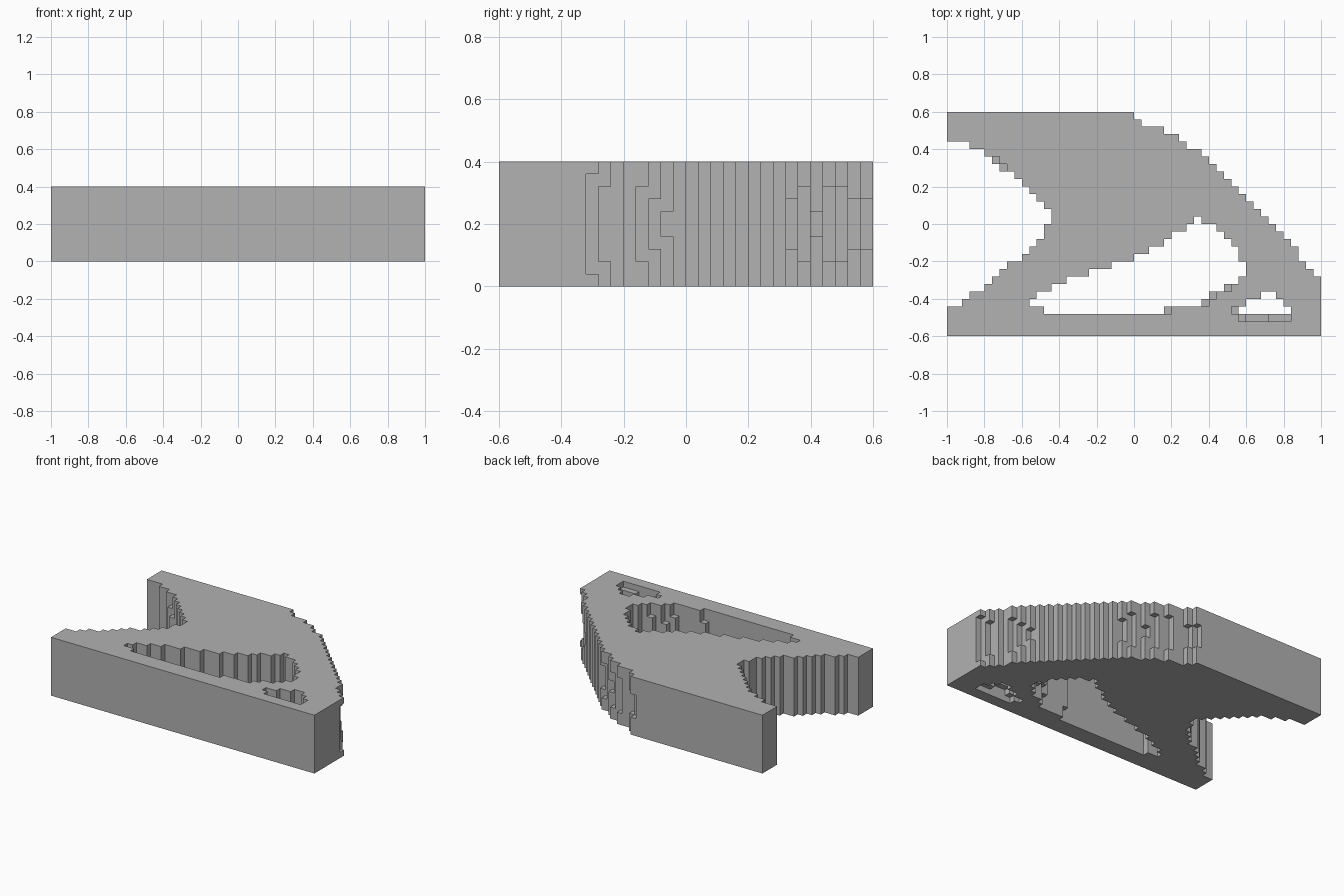
import bpy, bmesh

cube = bpy.data.objects.get("Cube")
if cube:
    bpy.data.objects.remove(cube, do_unlink=True)

CELL = 0.04
NX, NY, NZ = 50, 30, 10


def columns(start, runs):
    """Expand (column count, low row, high row) runs to {column: (low, high)}."""
    spans, i = {}, start
    for count, low, high in runs:
        for _ in range(count):
            spans[i] = (low, high)
            i += 1
    return spans


# Solid envelope: flat top on the left, stepped arc down to the right end
envelope = columns(0, [(25, 0, 30), (1, 0, 29), (3, 0, 28), (2, 0, 27), (1, 0, 26),
                       (2, 0, 25)] + [(1, 0, h) for h in range(24, 11, -1)]
                   + [(1, 0, 10), (1, 0, 9), (1, 0, 8)])

# Openings through the full thickness
left_notch = columns(0, [(2, 4, 26), (1, 5, 26), (2, 6, 25), (1, 7, 24), (1, 8, 24),
                         (1, 9, 23), (1, 10, 22), (1, 10, 21), (1, 11, 20),
                         (1, 12, 19), (1, 13, 18), (1, 15, 17)])
large_window = columns(11, [(1, 4, 5), (1, 4, 6), (1, 3, 6), (2, 3, 7), (3, 3, 8),
                            (3, 3, 9), (3, 3, 10), (2, 3, 11), (2, 3, 12), (1, 3, 13),
                            (2, 4, 14), (1, 4, 15), (1, 4, 16), (1, 4, 15), (1, 5, 15),
                            (1, 6, 14), (1, 6, 13), (1, 7, 12), (1, 8, 10)])
small_window = columns(38, [(1, 3, 4), (1, 2, 4), (2, 2, 5), (2, 2, 6),
                            (1, 2, 5), (1, 2, 4)])
openings = (left_notch, large_window, small_window)

# Mid-thickness details: (column, row) -> margin in layers from top and bottom
recesses = {(24, 29): 3, (25, 28): 3, (28, 27): 2, (30, 26): 2, (31, 25): 4,
            (33, 24): 2, (34, 23): 3, (44, 13): 4, (45, 12): 3, (46, 11): 2,
            (48, 8): 2, (49, 7): 1}
fillers = {(6, 23): 2, (7, 22): 3, (29, 3): 2, (34, 4): 2, (35, 5): 3, (37, 6): 2,
           (39, 7): 3, (38, 3): 3}
fillers.update({(i, 2): 2 if i in (40, 41, 42) else 1 for i in range(39, 46)})


def solid(i, j, k):
    if not (0 <= i < NX and 0 <= j < NY and 0 <= k < NZ):
        return False
    depth = min(k, NZ - 1 - k)
    if (i, j) in fillers and depth >= fillers[i, j]:
        return True
    if (i, j) in recesses and depth >= recesses[i, j]:
        return False
    if j >= envelope[i][1]:
        return False
    return not any(i in o and o[i][0] <= j < o[i][1] for o in openings)


# Skin the stepped body: one quad wherever a solid cell meets empty space
bm = bmesh.new()
points = {}


def vert(p):
    if p not in points:
        points[p] = bm.verts.new(((p[0] - NX / 2) * CELL, (p[1] - NY / 2) * CELL,
                                  p[2] * CELL))
    return points[p]


for i in range(NX):
    for j in range(NY):
        for k in range(NZ):
            if not solid(i, j, k):
                continue
            for axis in range(3):
                for side in (0, 1):
                    neighbour = [i, j, k]
                    neighbour[axis] += 2 * side - 1
                    if solid(*neighbour):
                        continue
                    ring = []
                    for a, b in ((0, 0), (1, 0), (1, 1), (0, 1)):
                        p = [i, j, k]
                        p[axis] += side
                        p[(axis + 1) % 3] += a
                        p[(axis + 2) % 3] += b
                        ring.append(vert(tuple(p)))
                    bm.faces.new(ring if side else ring[::-1])

# Merge coplanar quads into clean flat faces
bmesh.ops.dissolve_limit(bm, angle_limit=0.01, verts=bm.verts[:], edges=bm.edges[:])

mesh = bpy.data.meshes.new("stepped_bracket")
bm.to_mesh(mesh)
bm.free()
bracket = bpy.data.objects.new("stepped_bracket", mesh)
bpy.context.collection.objects.link(bracket)

# Plain grey material
grey = bpy.data.materials.new("light_grey")
grey.use_nodes = True
colour = (0.445, 0.445, 0.445, 1.0)
grey.diffuse_color = colour
grey.node_tree.nodes["Principled BSDF"].inputs["Base Color"].default_value = colour
mesh.materials.append(grey)
